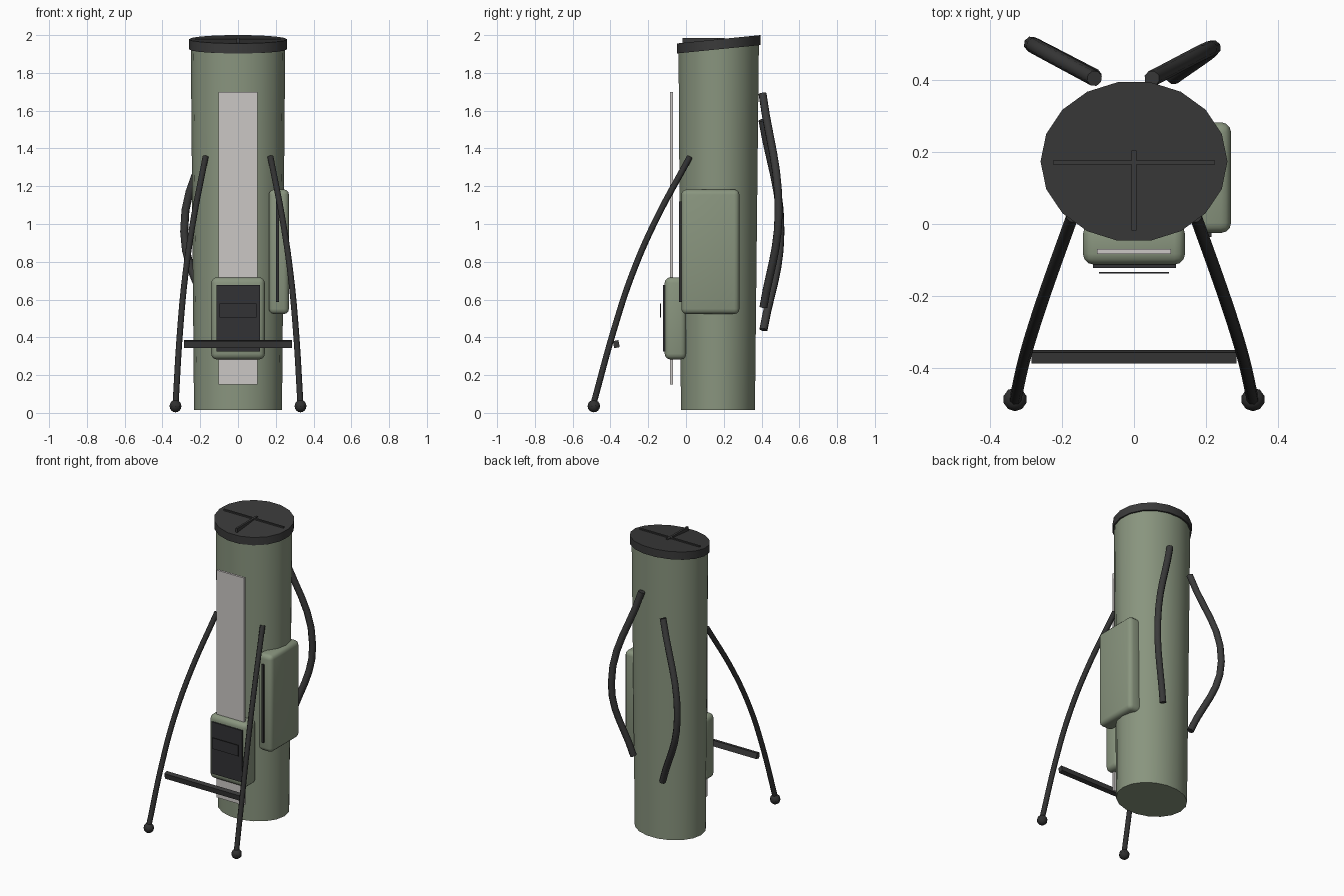
import bpy, bmesh, math
from mathutils import Matrix

if "Cube" in bpy.data.objects:
    bpy.data.objects.remove(bpy.data.objects["Cube"])


def mat(name, r, g, b):
    m = bpy.data.materials.new(name)
    m.diffuse_color = (r, g, b, 1)
    m.use_nodes = True
    m.node_tree.nodes["Principled BSDF"].inputs["Base Color"].default_value = m.diffuse_color
    return m


GREEN = mat("sage green", 0.25, 0.30, 0.21)
PALE = mat("pale grey", 0.60, 0.575, 0.56)
DARK = mat("charcoal", 0.042, 0.042, 0.042)
PANEL = mat("dark panel", 0.032, 0.032, 0.035)
BLACK = mat("leg black", 0.03, 0.03, 0.03)


def finish(name, bm, m, smooth=False):
    me = bpy.data.meshes.new(name)
    bm.normal_update()
    bm.to_mesh(me)
    bm.free()
    me.materials.append(m)
    ob = bpy.data.objects.new(name, me)
    bpy.context.collection.objects.link(ob)
    if smooth:
        bpy.ops.object.select_all(action='DESELECT')
        ob.select_set(True)
        bpy.context.view_layer.objects.active = ob
        bpy.ops.object.shade_smooth_by_angle(angle=math.radians(35))
    return ob


def box(name, lo, hi, m, bevel=0.0, tilt=0.0):
    bm = bmesh.new()
    bmesh.ops.create_cube(bm, size=1)
    for v in bm.verts:
        v.co = [v.co[i] * (hi[i] - lo[i]) for i in range(3)]
    if bevel:
        bmesh.ops.bevel(bm, geom=bm.edges[:], offset=bevel, segments=3,
                        profile=0.5, affect='EDGES')
    centre = [(lo[i] + hi[i]) / 2 for i in range(3)]
    bm.transform(Matrix.Translation(centre) @ Matrix.Rotation(tilt, 4, 'X'))
    return finish(name, bm, m, bevel > 0)


def elliptic_tube(name, rings, m, sides=18, slope=0.0):
    """rings: (centre y, radius x, radius y, z); slope raises z toward the back"""
    bm = bmesh.new()
    loops = []
    for cy, rx, ry, z in rings:
        loop = []
        for i in range(sides):
            a = 2 * math.pi * i / sides
            dy = ry * math.sin(a)
            loop.append(bm.verts.new((rx * math.cos(a), cy + dy, z + slope * dy)))
        loops.append(loop)
    for a, b in zip(loops, loops[1:]):
        for i in range(sides):
            j = (i + 1) % sides
            bm.faces.new((a[i], a[j], b[j], b[i]))
    bm.faces.new(loops[0][::-1])
    bm.faces.new(loops[-1])
    return finish(name, bm, m, True)


def rod(name, points, radius, m):
    cu = bpy.data.curves.new(name, 'CURVE')
    cu.dimensions = '3D'
    cu.bevel_depth = radius
    cu.bevel_resolution = 2
    cu.use_fill_caps = True
    cu.resolution_u = 6
    sp = cu.splines.new('BEZIER')
    sp.bezier_points.add(len(points) - 1)
    for bp, p in zip(sp.bezier_points, points):
        bp.co = p
        bp.handle_left_type = bp.handle_right_type = 'AUTO'
    cu.materials.append(m)
    ob = bpy.data.objects.new(name, cu)
    bpy.context.collection.objects.link(ob)
    return ob


# Tapered bag body and sloped top rim
elliptic_tube("bag_body", [(0.169, 0.233, 0.199, 0.015),
                           (0.173, 0.250, 0.216, 1.945)], GREEN)
elliptic_tube("top_rim", [(0.174, 0.260, 0.224, 1.925),
                          (0.174, 0.260, 0.224, 1.978)], DARK, slope=0.1)

# Dividers on the rim
box("divider_across", (-0.226, 0.165, 1.95), (0.226, 0.177, 1.986), DARK)
box("divider_lengthwise", (-0.007, -0.018, 1.95), (0.007, 0.205, 1.986), DARK)

# Front strip and front pocket with its panel and flap
box("front_strip", (-0.103, -0.084, 0.15), (0.103, -0.069, 1.70), PALE)
box("front_pocket", (-0.142, -0.113, 0.283), (0.142, 0.002, 0.718), GREEN, 0.03)
box("pocket_panel", (-0.114, -0.122, 0.325), (0.117, -0.110, 0.677), PANEL)
box("pocket_flap", (-0.098, -0.138, 0.504), (0.098, -0.133, 0.578), PANEL)

# Side pocket and zipper
box("side_pocket", (0.163, -0.025, 0.523), (0.270, 0.283, 1.183), GREEN, 0.028)
box("side_zipper", (0.202, -0.036, 0.587), (0.216, -0.022, 1.120), BLACK)

# Mirrored stand legs with round feet
LEG = [(0.172, 0.02, 1.355), (0.24, -0.17, 1.0), (0.28, -0.29, 0.72),
       (0.306, -0.38, 0.445), (0.331, -0.492, 0.04)]
for s, side in ((-1, "left"), (1, "right")):
    rod(side + "_leg", [(s * x, y, z) for x, y, z in LEG], 0.017, BLACK)
    bm = bmesh.new()
    bmesh.ops.create_uvsphere(bm, u_segments=10, v_segments=8, radius=0.033)
    bm.transform(Matrix.Translation((s * 0.331, -0.488, 0.036)))
    finish(side + "_foot", bm, BLACK, True)

# Crossbar between the legs
box("leg_crossbar", (-0.285, -0.384, 0.345), (0.285, -0.354, 0.383), DARK, tilt=0.2)

# Curved shoulder straps on the back
rod("left_strap", [(-0.11, 0.405, 1.55), (-0.285, 0.50, 0.96),
                   (-0.11, 0.41, 0.44)], 0.022, DARK)
rod("right_strap", [(0.05, 0.405, 1.69), (0.22, 0.49, 1.05),
                    (0.11, 0.41, 0.56)], 0.022, DARK)
